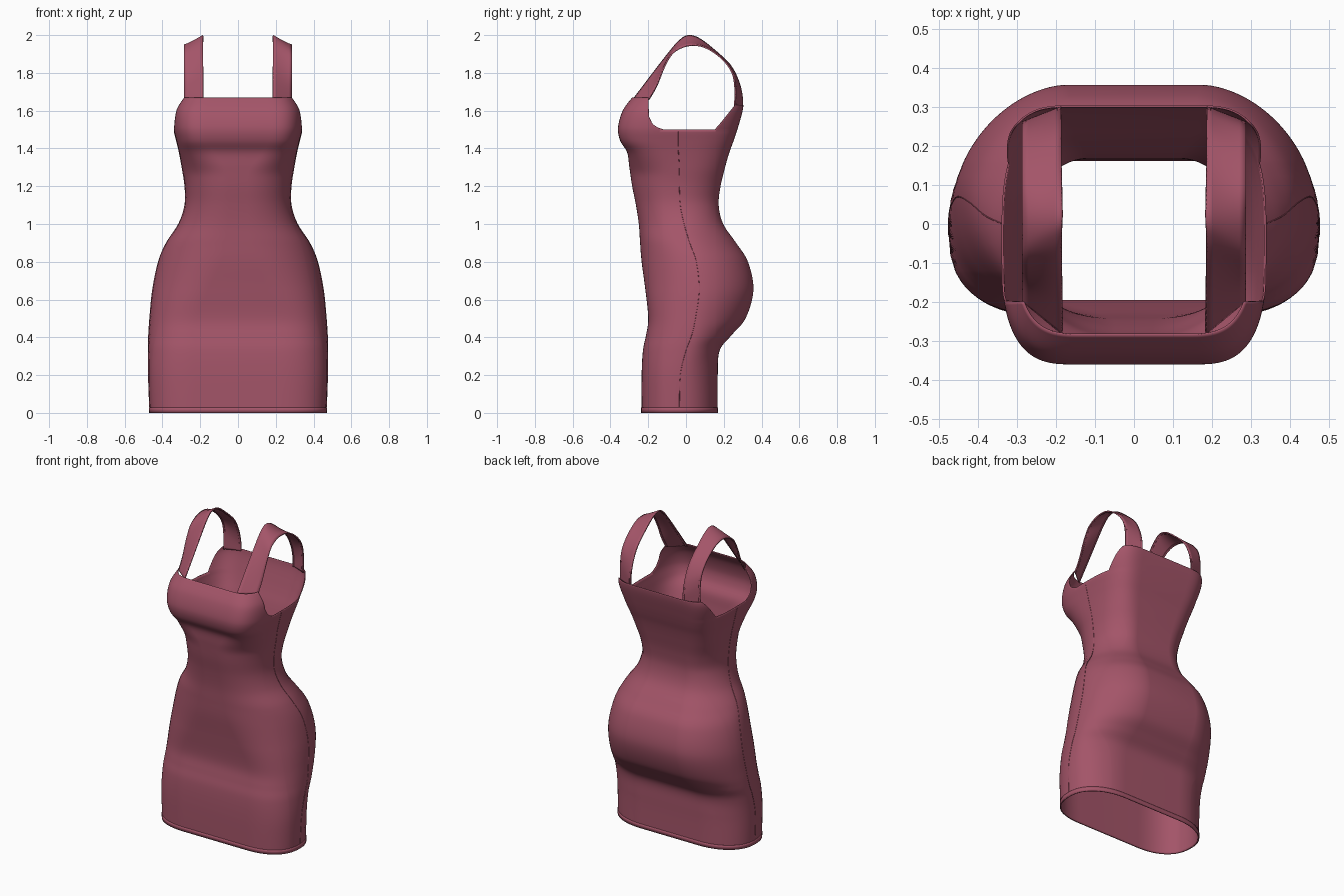
import bpy, math
from mathutils import Vector

if "Cube" in bpy.data.objects:
    bpy.data.objects.remove(bpy.data.objects["Cube"], do_unlink=True)

fabric = bpy.data.materials.new("rose_fabric")
fabric.use_nodes = True
COLOR = (0.37, 0.09, 0.14, 1)
fabric.diffuse_color = COLOR
bsdf = fabric.node_tree.nodes["Principled BSDF"]
bsdf.inputs["Base Color"].default_value = COLOR
bsdf.inputs["Roughness"].default_value = 0.8

# Body profile: height, half width, front y, back y, side seam y
PROFILE = [
    (0.0, .468, -.235, .167, -.035),
    (0.2, .475, -.235, .168, -.03),
    (.33, .476, -.228, .178, .0),
    (.41, .474, -.212, .24, .03),
    (.5, .468, -.2, .315, .05),
    (.65, .453, -.215, .357, .07),
    (.8, .422, -.235, .328, .055),
    (.9, .38, -.243, .265, .02),
    (1.0, .315, -.25, .197, -.01),
    (1.1, .282, -.265, .173, -.03),
    (1.2, .282, -.285, .183, -.035),
    (1.3, .297, -.3, .207, -.035),
    (1.38, .312, -.312, .23, -.04),
    (1.44, .326, -.348, .252, -.04),
    (1.51, .341, -.36, .275, -.04),
    (1.6, .336, -.335, .3, -.04),
    (1.67, .302, -.285, .308, -.04),
]
# Section character by height: flat fraction of the width, corner power
FRONT_SHAPE = [(0, (.45, 2.4)), (.45, (.45, 2.4)), (.9, (.15, 2.1)),
               (1.25, (.15, 2.1)), (1.45, (.45, 3))]
BACK_SHAPE = [(0, (.42, 2.2)), (.3, (.42, 2.1)), (.5, (.38, 1.8)),
              (.9, (.38, 1.8)), (1.1, (.42, 2)), (1.5, (.45, 3))]
# Armhole edges: height, y
ARM_FRONT = [(1.5, -.12), (1.51, -.15), (1.53, -.178), (1.57, -.197), (1.67, -.2)]
ARM_BACK = [(1.5, .155), (1.54, .19), (1.59, .23), (1.63, .262)]
ARM_BASE, FRONT_TOP, BACK_TOP = 1.5, 1.67, 1.63


def smooth(points, t):
    """Catmull-Rom through the points, t from 0 to 1."""
    last = len(points) - 1
    f = t * last
    i = min(int(f), last - 1)
    u = f - i
    a, b, c, d = (Vector(points[min(max(k, 0), last)]) for k in range(i - 1, i + 3))
    return b + (c - a) * (u / 2) + (2 * a - 5 * b + 4 * c - d) * (u * u / 2) \
        + (3 * b - a - 3 * c + d) * (u ** 3 / 2)


def linear(table, z):
    for (z0, v0), (z1, v1) in zip(table, table[1:]):
        if z <= z1:
            return v0 + (v1 - v0) * max(z - z0, 0) / (z1 - z0)
    return table[-1][1]


def eased(table, z):
    for (z0, v0), (z1, v1) in zip(table, table[1:]):
        if z <= z1:
            u = (z - z0) / (z1 - z0)
            return Vector(v0).lerp(Vector(v1), u * u * (3 - 2 * u))
    return Vector(table[-1][1])


STEPS = 240
LEVELS = [smooth(PROFILE, i / STEPS) for i in range(STEPS + 1)]


def level(z):
    """Profile values at a given height."""
    for lo, hi in zip(LEVELS, LEVELS[1:]):
        if z <= hi[0]:
            return lo.lerp(hi, (z - lo[0]) / (hi[0] - lo[0]))
    return LEVELS[-1]


def shape(z, back):
    _, width, front_y, back_y, seam = level(z)
    flat, power = eased(BACK_SHAPE if back else FRONT_SHAPE, z)
    if back:
        width += max(z - ARM_BASE, 0) * .27
    return width, (back_y - seam) if back else (seam - front_y), seam, flat * width, power


def section(z, angle, grow=0):
    """Point on the flat-centred, round-sided cross-section."""
    c, s = math.cos(angle), math.sin(angle)
    width, depth, seam, flat, power = shape(z, s > 0)
    x = flat + (width - flat) * abs(c) ** (2 / power) + grow
    y = (depth + grow) * abs(s) ** (2 / power)
    return math.copysign(x, c), seam + math.copysign(y, s), z


def sheet(name, rows, thick, closed=False, mirror=False, keep=lambda r, c: True):
    """Cloth surface lofted through rows of points."""
    n = len(rows[0])
    faces = []
    for r in range(len(rows) - 1):
        for c in range(n if closed else n - 1):
            d = (c + 1) % n
            if keep(r, c):
                faces.append((r * n + c, r * n + d, (r + 1) * n + d, (r + 1) * n + c))
    mesh = bpy.data.meshes.new(name)
    mesh.from_pydata([p for row in rows for p in row], [], faces)
    mesh.materials.append(fabric)
    obj = bpy.data.objects.new(name, mesh)
    bpy.context.collection.objects.link(obj)
    if mirror:
        obj.modifiers.new("mirror", "MIRROR").use_mirror_merge = False
    solid = obj.modifiers.new("cloth", "SOLIDIFY")
    solid.thickness, solid.offset = thick, -1
    bpy.ops.object.select_all(action="DESELECT")
    obj.select_set(True)
    bpy.context.view_layer.objects.active = obj
    bpy.ops.object.shade_smooth_by_angle(angle=math.radians(40))
    return obj


def arm_angle(z, limits, back):
    """Section angle, measured from the side, where the armhole edge lies."""
    _, depth, seam, _, power = shape(z, back)
    reach = abs(linear(limits, z) - seam) / depth
    return math.asin(min(reach ** (power / 2), .99))


PANEL, SIDE = 55, 8    # face columns in each panel and under each arm


def body_row(front_z, back_z):
    """Ring of points: back, right side, front, left side."""
    a = arm_angle(back_z, ARM_BACK, True)
    b = arm_angle(front_z, ARM_FRONT, False)
    spans = [(a, math.pi - a, PANEL), (math.pi - a, math.pi + b, SIDE),
             (math.pi + b, math.tau - b, PANEL), (math.tau - b, math.tau + a, SIDE)]
    angles = [p + (q - p) * k / n for p, q, n in spans for k in range(n)]
    return [section(back_z if math.sin(t) > 0 else front_z, t) for t in angles]


# Body in one piece; above the arm base only the front and back panels continue
LOWER, UPPER = 100, 20
body = [body_row(ARM_BASE * i / LOWER, ARM_BASE * i / LOWER) for i in range(LOWER)]
for i in range(UPPER + 1):
    v = i / UPPER
    body.append(body_row(ARM_BASE + (FRONT_TOP - ARM_BASE) * v,
                         ARM_BASE + (BACK_TOP - ARM_BASE) * v))
sheet("dress_body", body, .005, closed=True,
      keep=lambda r, c: r < LOWER or c % (PANEL + SIDE) < PANEL)

# Turned hem
sheet("hem_band", [[section(z, (k + .5) / 112 * math.tau, .002) for k in range(112)]
                   for z in (0, .015, .028)], .006, closed=True)

# Shoulder straps: inner and outer edges as (y, z), front to back
INNER = [(-.283, 1.66), (-.2, 1.77), (-.1, 1.9), (-.04, 1.97), (.01, 2.0), (.07, 1.985),
         (.15, 1.925), (.235, 1.845), (.28, 1.76), (.3, 1.68), (.302, 1.62)]
OUTER = [(-.2, 1.66), (-.16, 1.73), (-.12, 1.83), (-.08, 1.9), (-.03, 1.935), (.03, 1.95),
         (.1, 1.94), (.18, 1.89), (.24, 1.82), (.262, 1.74), (.262, 1.62)]


def strap(name, u0, u1, thick):
    rows = []
    for i in range(61):
        a, b = smooth(INNER, i / 60), smooth(OUTER, i / 60)
        row = []
        for k in range(7):
            u = u0 + (u1 - u0) * k / 6
            y, z = a.lerp(b, u)
            row.append((.187 + .1 * u, y, z))
        rows.append(row)
    sheet(name, rows, thick, mirror=True)


strap("shoulder_straps", 0, 1, .005)
strap("strap_inner_trim", 0, .1, .008)
strap("strap_outer_trim", .9, 1, .008)

# Raised stitching line down each side
for name, angle in (("left_side_seam", 0), ("right_side_seam", math.pi)):
    curve = bpy.data.curves.new(name, "CURVE")
    curve.dimensions = "3D"
    curve.bevel_depth = .0015
    curve.bevel_resolution = 1
    line = curve.splines.new("POLY")
    line.points.add(60)
    for i, point in enumerate(line.points):
        point.co = (*section(.03 + 1.46 * i / 60, angle), 1)
    curve.materials.append(fabric)
    bpy.context.collection.objects.link(bpy.data.objects.new(name, curve))
